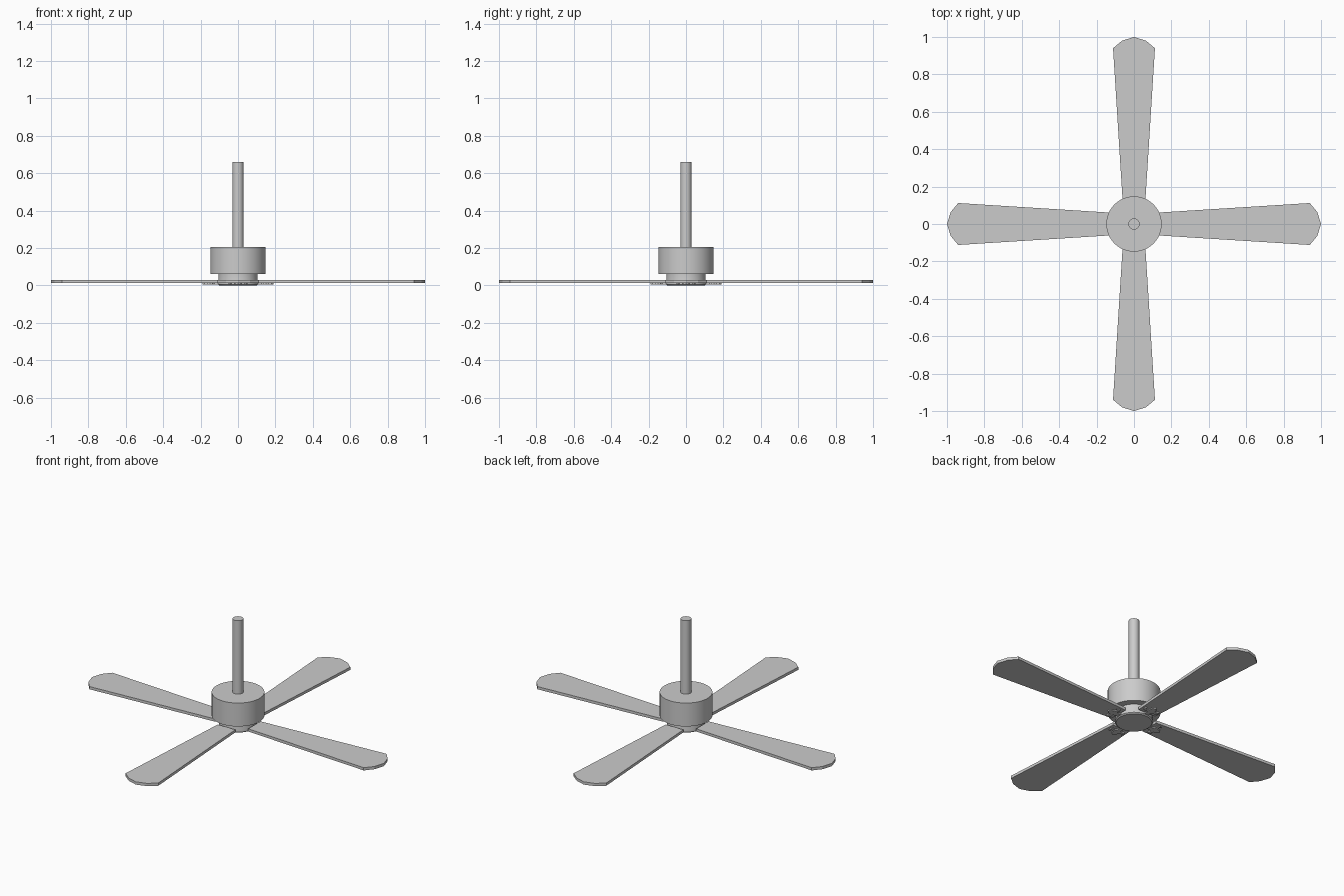
import bpy, bmesh, math
from mathutils import Matrix

if "Cube" in bpy.data.objects:
    bpy.data.objects.remove(bpy.data.objects["Cube"])

grey = bpy.data.materials.new("light_grey")
grey.diffuse_color = (0.6, 0.6, 0.6, 1)
grey.use_nodes = True
grey.node_tree.nodes["Principled BSDF"].inputs["Base Color"].default_value = grey.diffuse_color


def finish(name, bm, smooth=False):
    bmesh.ops.recalc_face_normals(bm, faces=bm.faces)
    me = bpy.data.meshes.new(name)
    bm.to_mesh(me)
    bm.free()
    me.materials.append(grey)
    ob = bpy.data.objects.new(name, me)
    bpy.context.collection.objects.link(ob)
    if smooth:
        bpy.ops.object.select_all(action='DESELECT')
        ob.select_set(True)
        bpy.context.view_layer.objects.active = ob
        bpy.ops.object.shade_smooth_by_angle(angle=math.radians(35))
    return ob


def lathe(name, profile, sides):
    """Spin a (radius, z) profile and cap both ends."""
    bm = bmesh.new()
    rings = []
    for r, z in profile:
        rings.append([bm.verts.new((r * math.cos(2 * math.pi * i / sides),
                                    r * math.sin(2 * math.pi * i / sides), z))
                      for i in range(sides)])
    for a, b in zip(rings, rings[1:]):
        for i in range(sides):
            j = (i + 1) % sides
            bm.faces.new((a[i], a[j], b[j], b[i]))
    bm.faces.new(rings[0])
    bm.faces.new(rings[-1])
    return finish(name, bm, True)


def plate(name, half, z0, z1, turn):
    """Extrude an outline mirrored about its length, then turn it about z."""
    outline = half + [(x, -y) for x, y in reversed(half) if y > 0]
    bm = bmesh.new()
    face = bm.faces.new([bm.verts.new((x, y, z0)) for x, y in outline])
    ext = bmesh.ops.extrude_face_region(bm, geom=[face])
    top = [v for v in ext["geom"] if isinstance(v, bmesh.types.BMVert)]
    bmesh.ops.translate(bm, verts=top, vec=(0, 0, z1 - z0))
    bm.transform(Matrix.Rotation(turn, 4, 'Z'))
    return finish(name, bm)


# Ceiling rod, motor housing and the hub below it
lathe("ceiling_rod", [(0.03, 0.2), (0.03, 0.66)], 32)
lathe("motor_housing", [(0.148, 0.06), (0.148, 0.205)], 48)
lathe("hub", [(0.1, 0.0), (0.107, 0.006), (0.107, 0.02), (0.105, 0.03), (0.105, 0.062)], 48)

# Four flared blades, each with a forked bracket underneath
blade = [(0.112, 0.06), (0.94, 0.112), (0.98, 0.064), (1.0, 0.0)]
bracket = [(0.09, 0.018), (0.125, 0.012), (0.14, 0.02), (0.135, 0.045), (0.15, 0.05),
           (0.165, 0.044), (0.153, 0.035), (0.16, 0.018), (0.178, 0.016), (0.19, 0.0)]
for k in range(4):
    a = k * math.pi / 2
    plate(f"blade_{k + 1}", blade, 0.013, 0.03, a)
    plate(f"blade_bracket_{k + 1}", bracket, 0.006, 0.0135, a)
